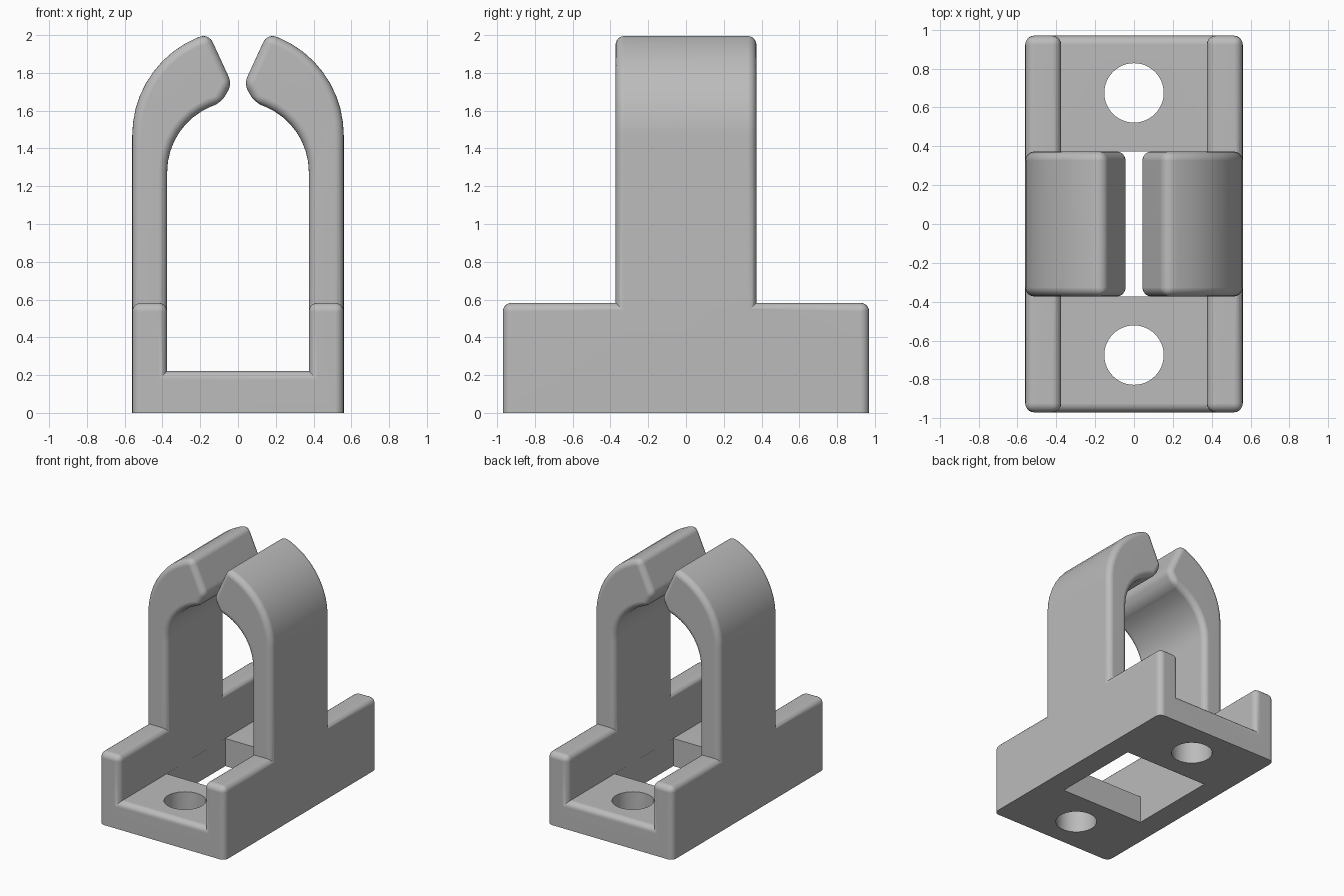
import bpy, bmesh, math

if "Cube" in bpy.data.objects:
    bpy.data.objects.remove(bpy.data.objects["Cube"])

BEVEL = 0.047
grey = bpy.data.materials.new("plain grey")
grey.diffuse_color = (0.5, 0.5, 0.5, 1)
grey.use_nodes = True
grey.node_tree.nodes["Principled BSDF"].inputs["Base Color"].default_value = grey.diffuse_color


def arc(cz, r, a0, a1, n):
    """Points in XZ on a circle centred on x = 0."""
    return [(r * math.cos(a0 + (a1 - a0) * i / n), cz + r * math.sin(a0 + (a1 - a0) * i / n))
            for i in range(n + 1)]


def extrude_profile(name, profile, half, bottom):
    """Extrude an XZ profile along y, rounding outer edges except those on the bottom."""
    bm = bmesh.new()
    face = bm.faces.new([bm.verts.new((x, -half, z)) for x, z in profile])
    out = bmesh.ops.extrude_face_region(bm, geom=[face])
    for v in out["geom"]:
        if isinstance(v, bmesh.types.BMVert):
            v.co.y = half
    bmesh.ops.recalc_face_normals(bm, faces=bm.faces)
    edges = [e for e in bm.edges
             if e.calc_face_angle_signed(0) > math.radians(25)
             and not all(abs(v.co.z - bottom) < 1e-4 for v in e.verts)]
    bmesh.ops.bevel(bm, geom=edges, offset=BEVEL, offset_type='OFFSET', segments=5,
                    profile=0.5, affect='EDGES', clamp_overlap=False)
    bmesh.ops.recalc_face_normals(bm, faces=bm.faces)
    me = bpy.data.meshes.new(name)
    bm.to_mesh(me)
    bm.free()
    me.materials.append(grey)
    ob = bpy.data.objects.new(name, me)
    bpy.context.collection.objects.link(ob)
    return ob


def combine(target, other, operation):
    """Apply a boolean and remove the helper."""
    bpy.context.view_layer.objects.active = target
    mod = target.modifiers.new("combine", 'BOOLEAN')
    mod.operation, mod.object, mod.solver = operation, other, 'EXACT'
    bpy.ops.object.modifier_apply(modifier=mod.name)
    bpy.data.objects.remove(other)


# Channel-shaped base with two side walls
clip = extrude_profile("clip_bracket", [
    (-0.56, 0), (0.56, 0), (0.56, 0.583), (0.375, 0.583), (0.375, 0.222),
    (-0.375, 0.222), (-0.375, 0.583), (-0.56, 0.583)], 0.97, 0)

# Curved arms with slanted tips, one per side
outer = arc(1.47, 0.56, 0, math.acos(0.155 / 0.56), 10)
inner = arc(1.275, 0.375, math.acos(0.09 / 0.375), 0, 9)
arm = [(0.56, 0.3)] + outer + [(0.032, 1.742)] + inner + [(0.375, 0.3)]
for side in (1, -1):
    piece = extrude_profile("arm", [(side * x, z) for x, z in arm], 0.373, 0.3)
    combine(clip, piece, 'UNION')

# Square window between the arms
bpy.ops.mesh.primitive_cube_add(size=1, location=(0, 0, 0.1))
window = bpy.context.object
window.scale = (0.749, 0.746, 0.4)
combine(clip, window, 'DIFFERENCE')

# Screw holes
for y in (-0.675, 0.675):
    bpy.ops.mesh.primitive_cylinder_add(vertices=48, radius=0.153, depth=0.6, location=(0, y, 0.1))
    combine(clip, bpy.context.object, 'DIFFERENCE')

# Smooth rounded edges, flat broad faces
bpy.ops.object.select_all(action='DESELECT')
clip.select_set(True)
bpy.context.view_layer.objects.active = clip
bpy.ops.object.shade_smooth_by_angle(angle=math.radians(30))
normals = clip.modifiers.new("flat broad faces", 'WEIGHTED_NORMAL')
normals.keep_sharp = True
